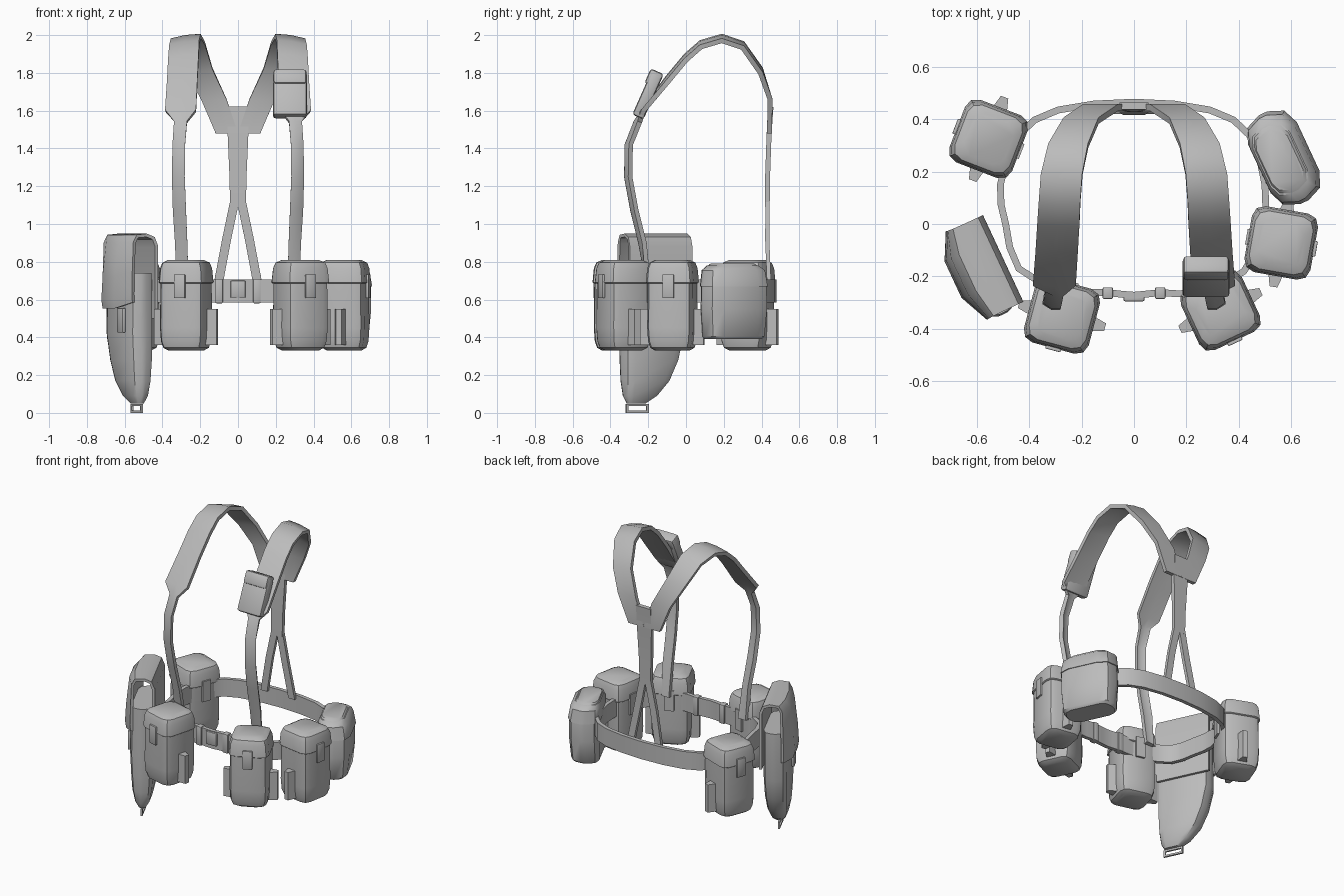
import bpy, bmesh, math
from mathutils import Matrix, Vector

if "Cube" in bpy.data.objects:
    bpy.data.objects.remove(bpy.data.objects["Cube"])

grey = bpy.data.materials.new("webbing_grey")
grey.diffuse_color = (0.5, 0.5, 0.5, 1)
grey.use_nodes = True
grey.node_tree.nodes["Principled BSDF"].inputs["Base Color"].default_value = grey.diffuse_color


def place(x, y, deg):
    """Local frame: -y points outward from the belt, x runs along it."""
    return Matrix.Translation((x, y, 0)) @ Matrix.Rotation(math.radians(deg), 4, 'Z')


def finish(name, bm, mat=Matrix(), thick=0, angle=40):
    bmesh.ops.recalc_face_normals(bm, faces=bm.faces)
    bm.transform(mat)
    me = bpy.data.meshes.new(name)
    bm.to_mesh(me)
    bm.free()
    ob = bpy.data.objects.new(name, me)
    bpy.context.collection.objects.link(ob)
    me.materials.append(grey)
    bpy.ops.object.select_all(action='DESELECT')
    ob.select_set(True)
    bpy.context.view_layer.objects.active = ob
    if thick:
        mod = ob.modifiers.new("thickness", 'SOLIDIFY')
        mod.thickness, mod.offset = thick, 0
        bpy.ops.object.modifier_apply(modifier=mod.name)
    bpy.ops.object.shade_smooth_by_angle(angle=math.radians(angle))
    return ob


def grid(name, rows, thick=0, closed=False, wrap=False, caps=False, mat=Matrix()):
    """Skin rows of points; optional thickness, closed path, closed rows, end caps."""
    bm = bmesh.new()
    vs = [[bm.verts.new(p) for p in r] for r in rows]
    n, m = len(vs), len(vs[0])
    for i in range(n if closed else n - 1):
        for j in range(m if wrap else m - 1):
            a, b = vs[i], vs[(i + 1) % n]
            k = (j + 1) % m
            bm.faces.new((a[j], a[k], b[k], b[j]))
    if caps:
        bm.faces.new(vs[0])
        bm.faces.new(vs[-1])
    return finish(name, bm, mat, thick)


def ring(z, x0, x1, y0, y1, r, seg=2):
    """Rounded rectangle at height z."""
    pts = []
    for q, (cx, cy) in enumerate([(x1 - r, y1 - r), (x0 + r, y1 - r),
                                  (x0 + r, y0 + r), (x1 - r, y0 + r)]):
        for s in range(seg + 1):
            a = math.pi / 2 * (q + s / seg)
            pts.append((cx + r * math.cos(a), cy + r * math.sin(a), z))
    return pts


def loft(name, rings, mat):
    return grid(name, [ring(*r) for r in rings], wrap=True, caps=True, mat=mat)


def box(name, size, loc, mat=Matrix(), bevel=0.0, taper=1.0):
    """Box, optionally bevelled, with its +x end narrowed by taper."""
    bm = bmesh.new()
    bmesh.ops.create_cube(bm, size=1)
    for v in bm.verts:
        if v.co.x > 0:
            v.co.y *= taper
        v.co = Vector(a * b for a, b in zip(v.co, size))
    if bevel:
        bmesh.ops.bevel(bm, geom=bm.edges[:], offset=bevel, segments=2,
                        profile=0.5, affect='EDGES')
    return finish(name, bm, mat @ Matrix.Translation(loc))


def smooth_path(pts, steps, closed=False):
    """Catmull-Rom resampling of tuples of any length."""
    n, out = len(pts), []
    at = lambda i: pts[i % n] if closed else pts[max(0, min(n - 1, i))]
    for i in range(n if closed else n - 1):
        for s in range(steps):
            t = s / steps
            out.append(tuple(0.5 * (2 * b + (c - a) * t + (2 * a - 5 * b + 4 * c - d) * t * t
                             + (3 * b - a - 3 * c + d) * t ** 3)
                       for a, b, c, d in zip(at(i - 1), at(i), at(i + 1), at(i + 2))))
    return out if closed else out + [pts[-1]]


# Belt band and front buckle
belt = [(0, -.272), (.1, -.262), (.25, -.262), (.42, -.18), (.49, -.02), (.5, .15), (.44, .34),
        (.29, .435), (0, .465), (-.29, .435), (-.44, .34), (-.51, .15), (-.49, 0), (-.44, -.17),
        (-.27, -.25), (-.1, -.262)]
grid("belt", [[(x, y, z) for z in (.585, .645, .705)] for x, y in smooth_path(belt, 2, True)],
     thick=.026, closed=True)
box("buckle", (.08, .03, .09), (0, -.28, .655), bevel=.006)
for s in (-1, 1):
    box("buckle_keeper", (.04, .045, .13), (s * .1, -.264, .645), bevel=.006)

# Shoulder straps: inner x, outer x, y, z from front belt over the shoulder to the back
strap = [(.262, .322, -.2, .68), (.268, .328, -.23, .9), (.275, .338, -.272, 1.07),
         (.282, .343, -.305, 1.25), (.28, .34, -.302, 1.42), (.27, .335, -.255, 1.54),
         (.222, .385, -.225, 1.6), (.214, .375, -.1, 1.76), (.208, .368, 0, 1.88),
         (.205, .362, .08, 1.95), (.197, .353, .19, 1.982), (.175, .325, .3, 1.945),
         (.135, .268, .395, 1.81), (.06, .195, .445, 1.66), (0, .118, .442, 1.48)]
for s in (-1, 1):
    rows = []
    for xi, xo, y, z in strap:
        dip = .012 if z > 1.7 else 0
        back = .02 if y < -.2 and z < 1.57 else 0
        rows.append([(s * xi, y - back / 2, z + dip), (s * (xi + xo) / 2, y - back / 2, z + dip / 2),
                     (s * xo, y + back / 2, z - dip)])
    grid("shoulder_strap", rows, thick=.026)
    # Lower back straps spreading to the belt
    grid("lower_back_strap", [[(s * (c - .024), y, z), (s * (c + .024), y, z)] for c, y, z in
         ((.018, .432, 1.12), (.06, .43, .92), (.105, .44, .68))], thick=.022)
grid("centre_back_strap", [[(-w, y, z), (w, y, z)] for w, y, z in
     ((.055, .45, 1.62), (.055, .44, 1.48), (.045, .432, 1.25), (.042, .43, 1.09))], thick=.026)

# Small chest pouch on one strap
tilt = Matrix.Translation((.275, -.2, 1.69)) @ Matrix.Rotation(math.radians(-24), 4, 'X')
box("chest_pouch", (.18, .065, .25), (0, 0, -.01), tilt, bevel=.015)
box("chest_pouch_flap", (.175, .075, .085), (0, -.004, .085), tilt, bevel=.015)

# Four ammunition pouches around the belt
for x, y, deg in ((-.275, -.35, -15), (.33, -.33, 25), (.562, -.072, 80), (-.555, .325, -111)):
    m = place(x, y, deg)
    sq = lambda z, h, r: (z, -h, h, -h, h, r)
    loft("pouch_body", [sq(.33, .085, .04), sq(.345, .108, .045), sq(.38, .118, .045),
                        sq(.45, .122, .045), sq(.71, .12, .045)], m)
    loft("pouch_lid", [sq(.685, .122, .045), sq(.69, .128, .045), sq(.765, .122, .045),
                       sq(.795, .112, .045), sq(.81, .085, .04)], m)
    box("pouch_clip", (.06, .014, .125), (0, -.13, .67), m, bevel=.003)
    box("pouch_belt_loop", (.06, .016, .14), (0, .127, .65), m)
    for a in (0, 180):
        side = m @ Matrix.Rotation(math.radians(a), 4, 'Z')
        box("pouch_side_loop", (.055, .06, .19), (.143, 0, .455), side, taper=.5)

# Canteen in its cover
m = place(.565, .25, 115)
loft("canteen_cover", [(.39, -.155, .155, -.075, .085, .06), (.405, -.17, .17, -.09, .09, .07),
                       (.55, -.185, .185, -.105, .09, .085), (.68, -.182, .182, -.105, .09, .085),
                       (.755, -.17, .17, -.09, .09, .08), (.79, -.12, .12, -.055, .075, .05)], m)
loft("canteen_flap", [(.67, -.187, .187, -.11, .095, .085), (.755, -.175, .175, -.096, .094, .08),
                      (.78, -.14, .14, -.07, .085, .06)], m)

# Holster body
m = place(-.575, -.175, -65)
loft("holster_body", [(.05, .045, .15, -.022, .022, .018), (.09, -.02, .172, -.045, .045, .04),
                      (.17, -.09, .182, -.062, .06, .05), (.28, -.14, .186, -.07, .068, .055),
                      (.42, -.172, .186, -.076, .07, .055), (.74, -.172, .18, -.07, .07, .055)], m)

# Holster flap folding from the back plate over the top and down the outer side
flap = [(.078, .078, .5), (.078, .078, .88), (.06, .06, .925), (.02, .02, .94), (-.035, -.055, .935),
        (-.052, -.085, .9), (-.058, -.105, .72), (-.06, -.112, .6), (-.058, -.105, .555)]
grid("holster_flap", [[(-.19, e, z), (-.09, c, z), (.06, c, z), (.175, e, z + (.03 if e < -.055 else 0))]
                      for e, c, z in flap], thick=.018, mat=m)

# Holster closing tab and bottom wire loop
box("holster_tab", (.07, .02, .13), (.08, -.085, .49), m, bevel=.005)
for dz in (.008, .044):
    box("holster_wire", (.13, .012, .012), (.092, 0, dz - .002), m)
for dx in (.033, .151):
    box("holster_wire", (.012, .012, .048), (dx, 0, .024), m)
